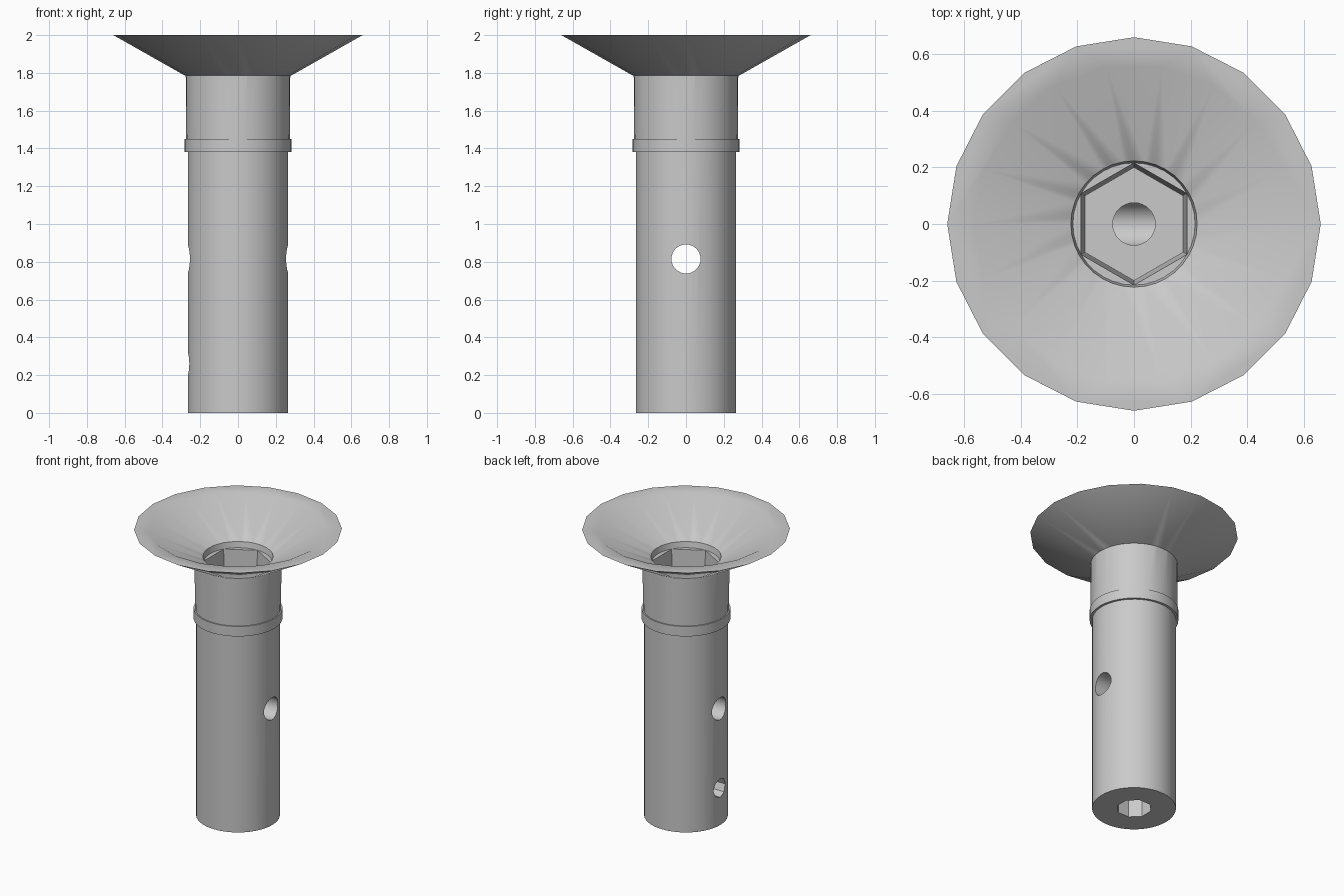
import bpy
from math import pi, radians

cube = bpy.data.objects.get("Cube")
if cube:
    bpy.data.objects.remove(cube, do_unlink=True)

# One plain grey metal
metal = bpy.data.materials.new("light_grey_metal")
metal.use_nodes = True
grey = (0.59, 0.59, 0.59, 1)
metal.diffuse_color = grey
metal.node_tree.nodes["Principled BSDF"].inputs["Base Color"].default_value = grey


def frustum(name, sides, low, high, r_low, r_high, turn=0):
    """Upright prism or cone whose first corner lies at the angle turn."""
    bpy.ops.mesh.primitive_cone_add(
        vertices=sides, radius1=r_low, radius2=r_high,
        depth=high - low, location=(0, 0, (low + high) / 2),
        rotation=(0, 0, radians(turn - 90)))
    ob = bpy.context.object
    ob.name = name
    ob.data.materials.append(metal)
    return ob


def cross_pin(name, sides, start, end, z, radius, turn=0):
    """Cutter running along the x axis."""
    bpy.ops.mesh.primitive_cylinder_add(
        vertices=sides, radius=radius, depth=end - start,
        location=((start + end) / 2, 0, z), rotation=(radians(turn), pi / 2, 0))
    ob = bpy.context.object
    ob.name = name
    ob.data.materials.append(metal)
    return ob


def combine(target, tool, operation):
    tool.hide_render = True
    mod = target.modifiers.new(tool.name, 'BOOLEAN')
    mod.operation = operation
    mod.solver = 'EXACT'
    mod.object = tool
    bpy.ops.object.select_all(action='DESELECT')
    bpy.context.view_layer.objects.active = target
    target.select_set(True)
    bpy.ops.object.modifier_apply(modifier=mod.name)
    bpy.data.objects.remove(tool, do_unlink=True)


# Solid outside: shank, collar, neck and flared head
bolt = frustum("flared_hollow_bolt", 48, 0, 1.42, 0.266, 0.266)
for part in (
    frustum("collar", 36, 1.38, 1.45, 0.282, 0.282),
    frustum("neck", 36, 1.41, 1.83, 0.274, 0.277),
    frustum("flared_head", 20, 1.785, 2, 0.28, 0.66, 90),
):
    combine(bolt, part, 'UNION')

# Dish, recess, hexagon socket and oil passages
for cutter in (
    frustum("dish", 18, 1.81, 2.019, 0.225, 0.599, 0),
    frustum("round_recess", 36, 1.77, 1.815, 0.216, 0.224),
    frustum("hexagon_socket", 6, 1.45, 1.775, 0.2, 0.216, 90),
    frustum("axial_passage", 32, 0.815, 1.48, 0.075, 0.075),
    cross_pin("cross_passage", 32, -0.4, 0.4, 0.815, 0.077),
    frustum("bottom_bore", 8, -0.05, 0.36, 0.112, 0.112, 22.5),
    cross_pin("lower_side_hole", 8, -0.4, 0.0, 0.26, 0.066),
):
    combine(bolt, cutter, 'DIFFERENCE')

bpy.ops.object.select_all(action='DESELECT')
bolt.select_set(True)
bpy.context.view_layer.objects.active = bolt
bpy.ops.object.transform_apply(location=True, rotation=True, scale=True)
bpy.ops.object.shade_smooth_by_angle(angle=radians(30))
